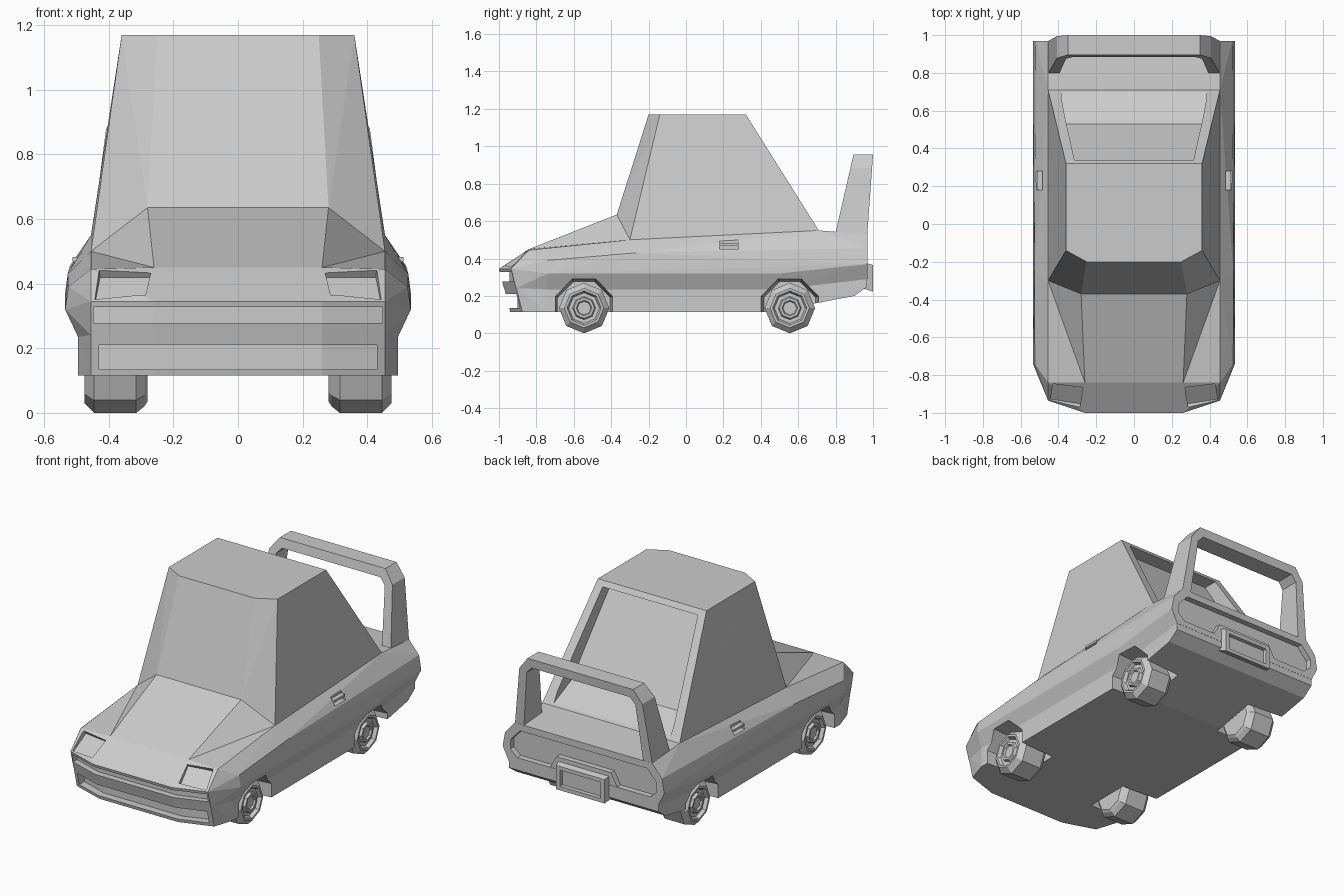
import bpy, bmesh
from math import sin, cos, pi, radians
from mathutils import Matrix, Vector

if "Cube" in bpy.data.objects:
    bpy.data.objects.remove(bpy.data.objects["Cube"])


def finish(name, bm):
    bmesh.ops.recalc_face_normals(bm, faces=bm.faces[:])
    me = bpy.data.meshes.new(name)
    bm.to_mesh(me)
    bm.free()
    ob = bpy.data.objects.new(name, me)
    bpy.context.collection.objects.link(ob)
    return ob


def hull(name, pts, mirror=True):
    """Convex solid around points, mirrored across x = 0 by default."""
    bm = bmesh.new()
    for x, y, z in pts:
        bm.verts.new((x, y, z))
        if mirror:
            bm.verts.new((-x, y, z))
    res = bmesh.ops.convex_hull(bm, input=bm.verts[:])
    junk = [g for g in res["geom_interior"] + res["geom_unused"]
            if isinstance(g, bmesh.types.BMVert)]
    bmesh.ops.delete(bm, geom=list(set(junk)), context='VERTS')
    bmesh.ops.dissolve_limit(bm, angle_limit=0.005, verts=bm.verts[:], edges=bm.edges[:])
    return finish(name, bm)


def box(name, center, size, rot=Matrix.Identity(3)):
    pts = [Vector(center) + rot @ Vector((a * size[0] / 2, b * size[1] / 2, c * size[2] / 2))
           for a in (-1, 1) for b in (-1, 1) for c in (-1, 1)]
    return hull(name, pts, False)


def loft(name, rings, closed=False):
    """Skin between rings of points, capped at the ends."""
    bm = bmesh.new()
    vs = [[bm.verts.new(p) for p in r] for r in rings]
    n = len(vs[0])
    for a, b in zip(vs, vs[1:]):
        for i in range(n):
            bm.faces.new((a[i], a[(i + 1) % n], b[(i + 1) % n], b[i]))
    bm.faces.new(vs[0])
    bm.faces.new(vs[-1])
    return finish(name, bm)


def combine(ob, other, op):
    m = ob.modifiers.new("bool", 'BOOLEAN')
    m.operation, m.solver, m.object = op, 'EXACT', other
    with bpy.context.temp_override(object=ob, active_object=ob, selected_objects=[ob]):
        bpy.ops.object.modifier_apply(modifier=m.name)
    bpy.data.objects.remove(other)


def octagon(x, r, y, z, turn=0.0):
    return [(x, y + r * sin(pi / 4 * i + turn), z + r * cos(pi / 4 * i + turn)) for i in range(8)]


# Upper body shell
body = hull("car_body", [
    (.26, -1, .345), (.455, -.935, .345), (.26, -.973, .24), (.455, -.908, .24),
    (.26, -.84, .45), (.455, -.84, .445), (.455, -.3, .5), (.455, .71, .55),
    (.455, .8, .54), (.455, .97, .53), (.525, -.74, .39), (.527, -.27, .43),
    (.52, .97, .455), (.535, -.74, .32), (.535, .5, .32), (.535, .97, .37),
    (.495, -.75, .235), (.495, .5, .235), (.495, .97, .29)])

# Lower sill and underside
combine(body, hull("sill", [
    (.26, -.94, .115), (.455, -.875, .115), (.26, -.976, .26), (.455, -.911, .26),
    (.495, -.75, .115), (.495, -.75, .26), (.495, .45, .115), (.495, .9, .2),
    (.495, .969, .25), (.495, .969, .31)]), 'UNION')

# Raised hood
combine(body, hull("hood", [
    (.26, -.84, .45), (.28, -.37, .635), (.455, -.3, .5), (.28, -.1, .6),
    (.4, -.1, .5), (.26, -.8, .4), (.4, -.1, .4)]), 'UNION')

# Cabin
combine(body, hull("cabin", [
    (.28, -.37, .635), (.455, -.3, .5), (.25, -.2, 1.17), (.36, -.14, 1.17),
    (.36, .32, 1.17), (.455, .71, .55), (.455, .7, .45), (.44, -.28, .45), (.28, -.3, .45)]), 'UNION')

# Rear window recess
combine(body, hull("window_cut", [
    (.315, .25, 1.14), (.315, .6, 1.14), (.385, .53, .64), (.385, .725, .553),
    (.385, 1.1, .56)]), 'DIFFERENCE')

# Front grille slots, following the bowed nose
for z0, z1, y, w in ((.278, .328, -.945, .447), (.135, .21, -.9, .43)):
    plan = [(w, -1.1), (-w, -1.1), (-w, y + .06), (-.26, y), (.26, y), (w, y + .06)]
    combine(body, loft("slot_cut", [[(px, py, z) for px, py in plan] for z in (z0, z1)]), 'DIFFERENCE')

# Recessed tail panel
combine(body, hull("tail_cut", [(x, y, z) for y in (.935, 1.1) for x, z in
        ((.44, .325), (.485, .365), (.485, .42), (.42, .49))]), 'DIFFERENCE')

for s in (1, -1):
    # Wheel arches
    for y in (-.545, .555):
        combine(body, hull("arch_cut", octagon(.26 * s, .15, y, .135, pi / 8)
                           + octagon(.56 * s, .17, y, .135, pi / 8), False), 'DIFFERENCE')
    # Headlight recesses
    rot = Matrix.Rotation(s * radians(9), 3, 'Z') @ Matrix.Rotation(radians(38), 3, 'X')
    combine(body, box("light_cut", (.357 * s, -.903, .397), (.16, .125, .04), rot), 'DIFFERENCE')
    # Door handles
    combine(body, box("handle_cut", (.51 * s, .23, .475), (.05, .1, .05)), 'DIFFERENCE')
    box("door_handle", (.495 * s, .23, .475), (.035, .1, .014))

# Number plate surround and holder
hull("plate_surround", [(x, y, z) for y in (.93, .968) for x, z in ((.23, .31), (.18, .4))])
plate = hull("plate_holder", [(.18, .93, .245), (.18, .93, .385), (.16, 1, .222), (.16, 1, .365)])
combine(plate, hull("plate_cut", [(.135, y, z) for y in (.975, 1.1) for z in (.245, .342)]), 'DIFFERENCE')

# Rear hoop wing
path = [(.458, .5, .398, .5), (.408, .88, .36, .865), (.35, .955, .325, .902)]
rings = []
for s, seq in ((1, path), (-1, path[::-1])):
    for xo, zo, xi, zi in seq:
        rings.append([(s * x, y0 + k * (z - .54), z)
                      for x, z, y0, k in ((xo, zo, .8, .23), (xo, zo, .97, .072),
                                          (xi, zi, .97, .072), (xi, zi, .8, .23))])
loft("rear_wing", rings)

# Wheels: eight-sided tyre with stepped hub
profile = [(.28, .1), (.29, .115), (.315, .135), (.445, .135), (.475, .105), (.475, .092),
           (.455, .082), (.455, .062), (.47, .055), (.47, .042), (.46, .036)]
for s, side in ((1, "right"), (-1, "left")):
    for y, end in ((-.545, "front"), (.555, "rear")):
        loft(f"wheel_{end}_{side}", [octagon(s * x, r, y, .135) for x, r in profile])
